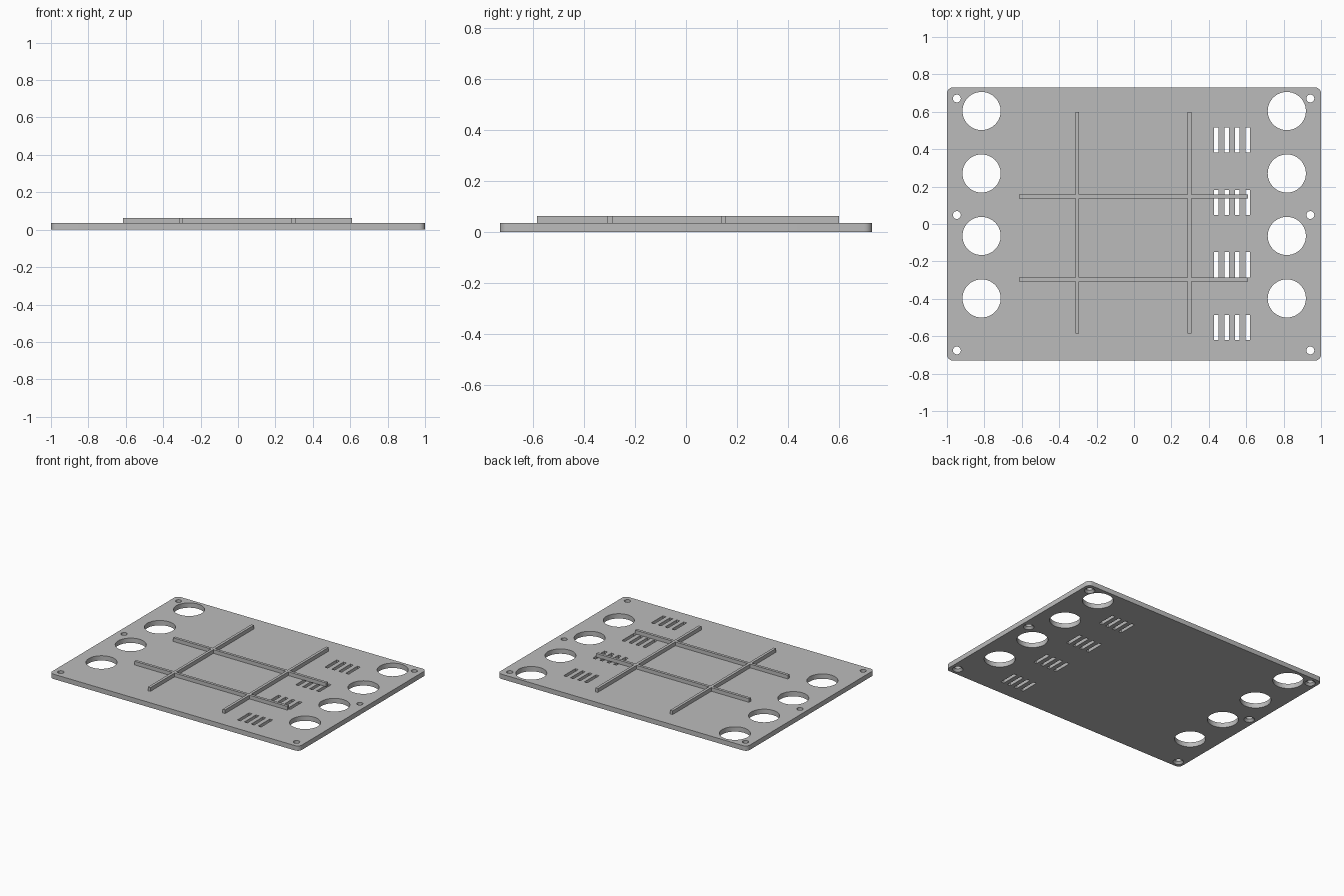
import bpy
import bmesh
from math import cos, sin, pi, radians
from mathutils import Matrix, Vector

cube = bpy.data.objects.get("Cube")
if cube:
    bpy.data.objects.remove(cube, do_unlink=True)

PLATE_TOP, RIB_TOP = 0.035, 0.062

grey = bpy.data.materials.new("light_grey")
grey.use_nodes = True
colour = (0.5, 0.5, 0.5, 1)
grey.diffuse_color = colour
grey.node_tree.nodes["Principled BSDF"].inputs["Base Color"].default_value = colour


def make_object(name, bm):
    bmesh.ops.recalc_face_normals(bm, faces=bm.faces)
    mesh = bpy.data.meshes.new(name)
    bm.to_mesh(mesh)
    bm.free()
    mesh.materials.append(grey)
    obj = bpy.data.objects.new(name, mesh)
    bpy.context.collection.objects.link(obj)
    return obj


def add_box(bm, x0, x1, y0, y1, z0, z1):
    size = Matrix.Diagonal((x1 - x0, y1 - y0, z1 - z0, 1))
    centre = Matrix.Translation(((x0 + x1) / 2, (y0 + y1) / 2, (z0 + z1) / 2))
    bmesh.ops.create_cube(bm, size=1, matrix=centre @ size)


def add_lathe(bm, x, y, profile, sides):
    """Closed round solid through (radius, height) rings."""
    rings = [[bm.verts.new((x + r * cos(2 * pi * i / sides), y + r * sin(2 * pi * i / sides), z))
              for i in range(sides)] for r, z in profile]
    for low, high in zip(rings, rings[1:]):
        for i in range(sides):
            j = (i + 1) % sides
            bm.faces.new((low[i], low[j], high[j], high[i]))
    bm.faces.new(rings[0][::-1])
    bm.faces.new(rings[-1])


# Base plate with rounded corners
bm = bmesh.new()
add_box(bm, -1, 1, -0.73, 0.73, 0, PLATE_TOP)
corners = [e for e in bm.edges if abs(e.verts[0].co.z - e.verts[1].co.z) > 0.01]
bmesh.ops.bevel(bm, geom=corners, offset=0.032, segments=6, profile=0.5, affect='EDGES')
plate = make_object("base_plate", bm)

# Cutters: large round openings, countersunk screw holes, vent slots
bm = bmesh.new()
for x in (-0.815, 0.817):
    for y in (0.604, 0.27, -0.064, -0.398):
        add_lathe(bm, x, y, [(0.102, -0.05), (0.102, 0.1)], 64)
for x in (-0.947, 0.943):
    for y in (0.671, 0.048, -0.676):
        add_lathe(bm, x, y, [(0.04, -0.005), (0.021, 0.015), (0.021, 0.1)], 32)
for y in (0.449, 0.115, -0.218, -0.553):
    for column in range(4):
        x = 0.441 + column * 0.0555
        add_box(bm, x - 0.012, x + 0.012, y - 0.067, y + 0.067, -0.05, 0.1)
cutter = make_object("hole_cutters", bm)
cutter.hide_render = True

cut = plate.modifiers.new("holes", 'BOOLEAN')
cut.operation = 'DIFFERENCE'
cut.solver = 'EXACT'
cut.object = cutter
bpy.context.view_layer.objects.active = plate
plate.select_set(True)
bpy.ops.object.modifier_apply(modifier=cut.name)
bpy.data.objects.remove(cutter, do_unlink=True)
bpy.ops.object.shade_smooth_by_angle(angle=radians(30))

# Crossed stiffening ribs on top
HALF = 0.01
for side, x in (("right", -0.303), ("left", 0.297)):
    bm = bmesh.new()
    add_box(bm, x - HALF, x + HALF, -0.585, 0.6, PLATE_TOP, RIB_TOP)
    make_object(side + "_long_rib", bm)
for side, y in (("back", 0.147), ("front", -0.297)):
    bm = bmesh.new()
    add_box(bm, -0.615, 0.61, y - HALF, y + HALF, PLATE_TOP, RIB_TOP)
    make_object(side + "_cross_rib", bm)
